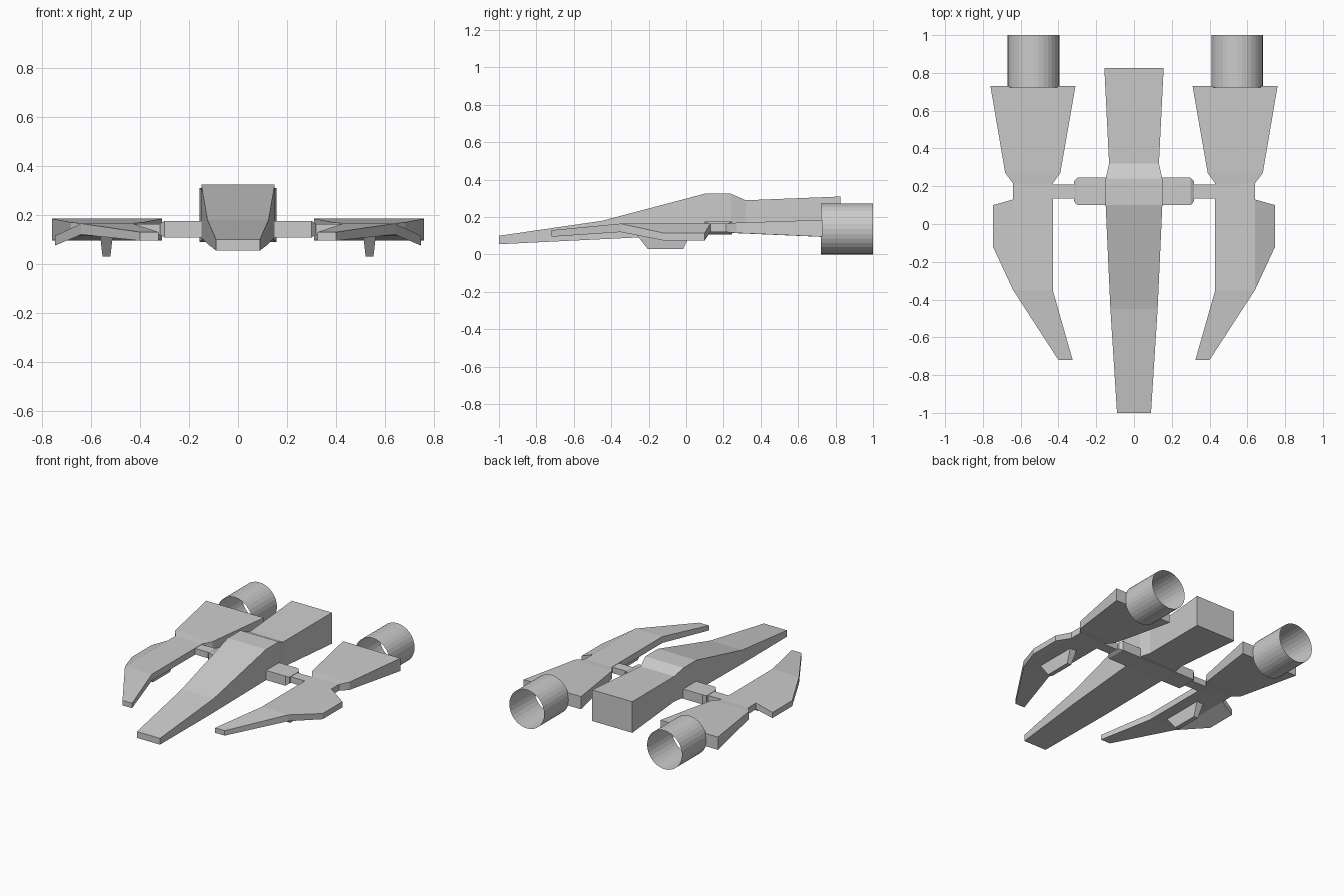
import bpy, bmesh, math
from mathutils import Matrix

if "Cube" in bpy.data.objects:
    bpy.data.objects.remove(bpy.data.objects["Cube"])


def loft(name, sections, cap_start=True):
    """Skin a row of four-cornered sections into one flat-faced solid."""
    bm = bmesh.new()
    rings = [[bm.verts.new(p) for p in s] for s in sections]
    for a, b in zip(rings, rings[1:]):
        for i in range(4):
            j = (i + 1) % 4
            bm.faces.new((a[i], a[j], b[j], b[i]))
    if cap_start:
        bm.faces.new(rings[0])
    bm.faces.new(rings[-1])
    bmesh.ops.recalc_face_normals(bm, faces=bm.faces)
    return finish(name, bm)


def finish(name, bm):
    mesh = bpy.data.meshes.new(name)
    bm.to_mesh(mesh)
    bm.free()
    obj = bpy.data.objects.new(name, mesh)
    bpy.context.collection.objects.link(obj)
    return obj


def across_y(y, x0, x1, z0, z1):
    return [(x0, y, z0), (x1, y, z0), (x1, y, z1), (x0, y, z1)]


def across_x(x, y0, y1, z0, z1):
    return [(x, y0, z0), (x, y1, z0), (x, y1, z1), (x, y0, z1)]


def across_z(z, x0, x1, y0, y1):
    return [(x0, y0, z), (x1, y0, z), (x1, y1, z), (x0, y1, z)]


# Central fuselage: y, half width, bottom, top
hull = [(-1, .09, .055, .10), (-.45, .125, .082, .18), (.10, .15, .108, .325),
        (.24, .15, .115, .325), (.32, .132, .112, .29), (.825, .157, .09, .31)]
loft("fuselage", [across_y(y, -w, w, b, t) for y, w, b, t in hull])

# Cross beam with chamfered ends
loft("cross_beam", [across_x(-.318, .12, .225, .12, .165), across_x(-.30, .10, .245, .108, .176),
                    across_x(.30, .10, .245, .108, .176), across_x(.318, .12, .225, .12, .165)])

# Outrigger plan: y, inner x, outer x, bottom, top
pod = [(-.72, .325, .40, .095, .13), (-.35, .43, .64, .12, .165), (.215, .43, .64, .12, .165),
       (.27, .39, .682, .115, .17), (.73, .31, .76, .095, .185)]

for side, s, tube_x in (("left", -1, -.532), ("right", 1, .546)):
    # Forward prong and flared rear pod
    loft(side + "_outrigger", [across_y(y, s * a, s * b, lo, hi) for y, a, b, lo, hi in pod])
    # Drooping outer winglet
    loft(side + "_winglet", [across_x(s * .64, -.35, .13, .12, .165),
                             across_x(s * .747, -.12, .10, .075, .115)], cap_start=False)
    # Thin link from beam to outrigger
    loft(side + "_link", [across_x(s * .31, .135, .21, .12, .163),
                          across_x(s * .44, .135, .21, .121, .163)])
    # Tapered keel fin
    x = s * .537
    loft(side + "_keel_fin", [across_z(.125, x - .027, x + .027, -.28, .03),
                              across_z(.03, x - .016, x + .016, -.205, -.015)])
    # Open engine tube
    bm = bmesh.new()
    bmesh.ops.create_cone(bm, cap_ends=False, segments=32, radius1=.1365, radius2=.1365, depth=.277,
                          matrix=Matrix.Translation((tube_x, .8615, .1365))
                          @ Matrix.Rotation(math.radians(90), 4, 'X'))
    finish(side + "_engine_tube", bm)
